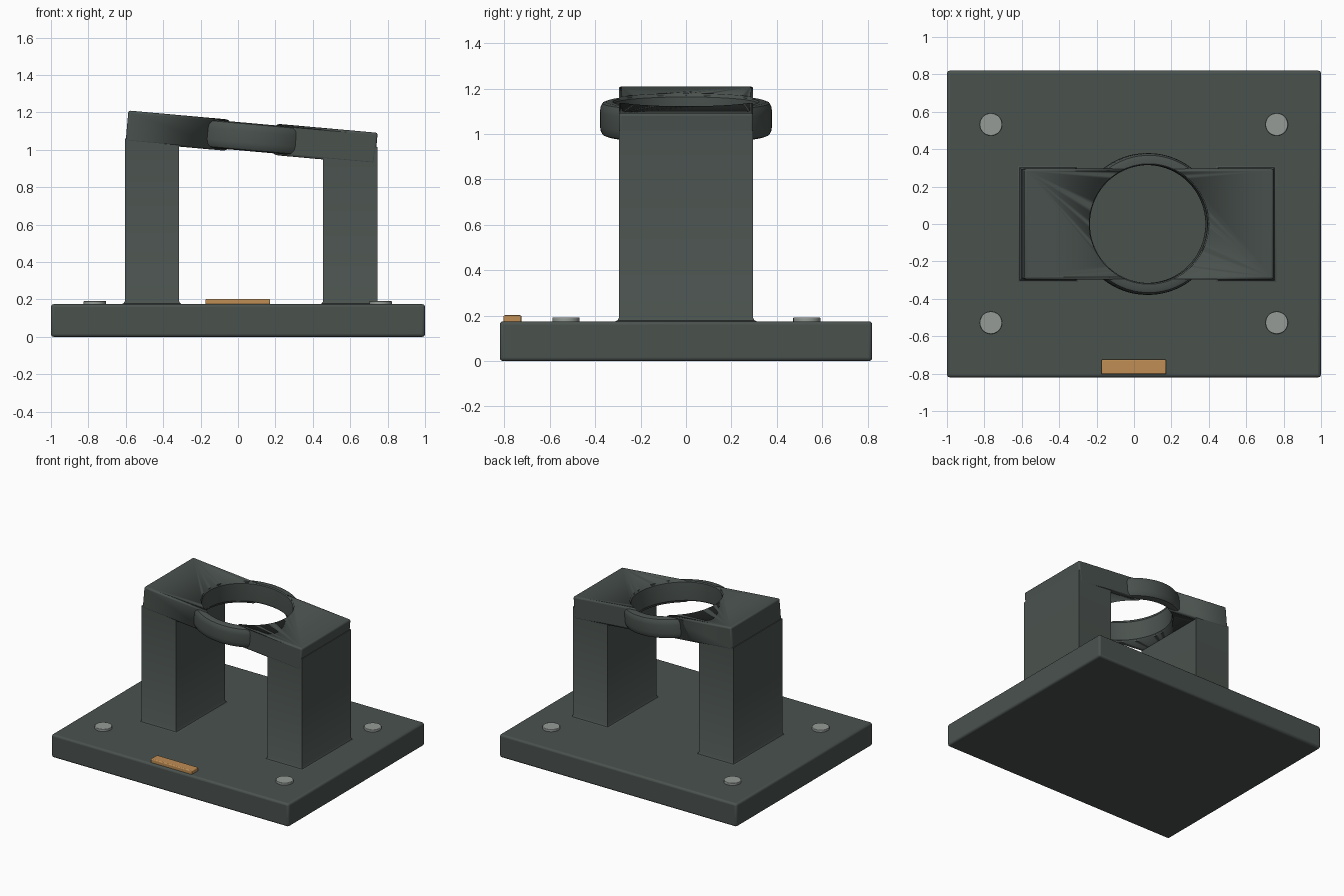
import bpy, bmesh, math
from mathutils import Matrix

if "Cube" in bpy.data.objects:
    bpy.data.objects.remove(bpy.data.objects["Cube"])

TILT = math.radians(5.1)
CENTRE = (0.073, 0, 1.067)


def material(name, rgb):
    m = bpy.data.materials.new(name)
    m.diffuse_color = (*rgb, 1)
    m.use_nodes = True
    m.node_tree.nodes["Principled BSDF"].inputs["Base Color"].default_value = m.diffuse_color
    return m


DARK = material("dark_metal", (0.068, 0.084, 0.076))
PALE = material("pale_metal", (0.30, 0.33, 0.31))
ORANGE = material("orange", (0.52, 0.27, 0.09))


def finish(name, bm, mat, bevel=0.0):
    bmesh.ops.recalc_face_normals(bm, faces=bm.faces)
    me = bpy.data.meshes.new(name)
    bm.to_mesh(me)
    bm.free()
    ob = bpy.data.objects.new(name, me)
    bpy.context.collection.objects.link(ob)
    me.materials.append(mat)
    if bevel:
        b = ob.modifiers.new("bevel", "BEVEL")
        b.width, b.segments = bevel, 3
    bpy.ops.object.select_all(action="DESELECT")
    ob.select_set(True)
    bpy.context.view_layer.objects.active = ob
    bpy.ops.object.shade_smooth_by_angle(angle=math.radians(35))
    return ob


def box(name, lo, hi, mat, bevel):
    bm = bmesh.new()
    bmesh.ops.create_cube(bm, size=1)
    for v in bm.verts:
        v.co = [l + (c + 0.5) * (h - l) for c, l, h in zip(v.co, lo, hi)]
    return finish(name, bm, mat, bevel)


def cylinder(name, r, depth, loc, mat, bevel=0.0, n=48):
    bm = bmesh.new()
    bmesh.ops.create_cone(bm, cap_ends=True, segments=n, radius1=r, radius2=r, depth=depth)
    ob = finish(name, bm, mat, bevel)
    ob.location = loc
    return ob


def leg(name, x, top):
    # rectangular column with a small fillet at its foot
    hx, hy = 0.145, 0.295
    bm = bmesh.new()
    loops = []
    for z, o in ((0.165, 0.016), (0.175, 0.016), (0.179, 0.007), (0.191, 0), (top, 0)):
        loops.append([bm.verts.new((x + sx * (hx + o), sy * (hy + o), z))
                      for sx, sy in ((-1, -1), (1, -1), (1, 1), (-1, 1))])
    for a, b in zip(loops, loops[1:]):
        for i in range(4):
            j = (i + 1) % 4
            bm.faces.new((a[i], a[j], b[j], b[i]))
    bm.faces.new(loops[0])
    bm.faces.new(loops[-1])
    return finish(name, bm, DARK)


# base plate
box("base_plate", (-1, -0.82, 0), (1, 0.82, 0.175), DARK, 0.015)

# bolts and front marker plate
for x in (-0.765, 0.763):
    for y in (-0.528, 0.532):
        cylinder("bolt", 0.06, 0.03, (x, y, 0.177), PALE, 0.004)
box("marker_plate", (-0.175, -0.803, 0.17), (0.172, -0.725, 0.202), ORANGE, 0.006)

# two upright legs
leg("left_leg", -0.46, 1.06)
leg("right_leg", 0.60, 1.015)

# tilted top beam with the round opening cut through
beam = box("top_beam", (-0.669, -0.296, -0.084), (0.669, 0.296, 0.084), DARK, 0.012)
cutter = cylinder("opening_cutter", 0.321, 0.6, CENTRE, DARK, n=96)
cutter.hide_render = True
cutter.hide_set(True)
cut = beam.modifiers.new("opening", "BOOLEAN")
cut.operation, cut.object, cut.solver = "DIFFERENCE", cutter, "EXACT"

# collar ring: rounded section spun around the tilted axis
profile = [(0.322, -0.075), (0.352, -0.075), (0.367, -0.069), (0.376, -0.053), (0.379, -0.03)]
profile += [(r, -z) for r, z in reversed(profile)]
profile += [(0.316, 0.068), (0.315, 0.05), (0.315, -0.05), (0.316, -0.068)]
N = 96
bm = bmesh.new()
rings = [[bm.verts.new((r * math.cos(t), r * math.sin(t), z)) for r, z in profile]
         for t in (2 * math.pi * i / N for i in range(N))]
for i in range(N):
    a, b = rings[i], rings[(i + 1) % N]
    for k in range(len(profile)):
        m = (k + 1) % len(profile)
        bm.faces.new((a[k], b[k], b[m], a[m]))
ring = finish("collar_ring", bm, DARK)

# place the tilted parts
for ob in (beam, ring, cutter):
    ob.matrix_world = Matrix.Translation(CENTRE) @ Matrix.Rotation(TILT, 4, "Y")
